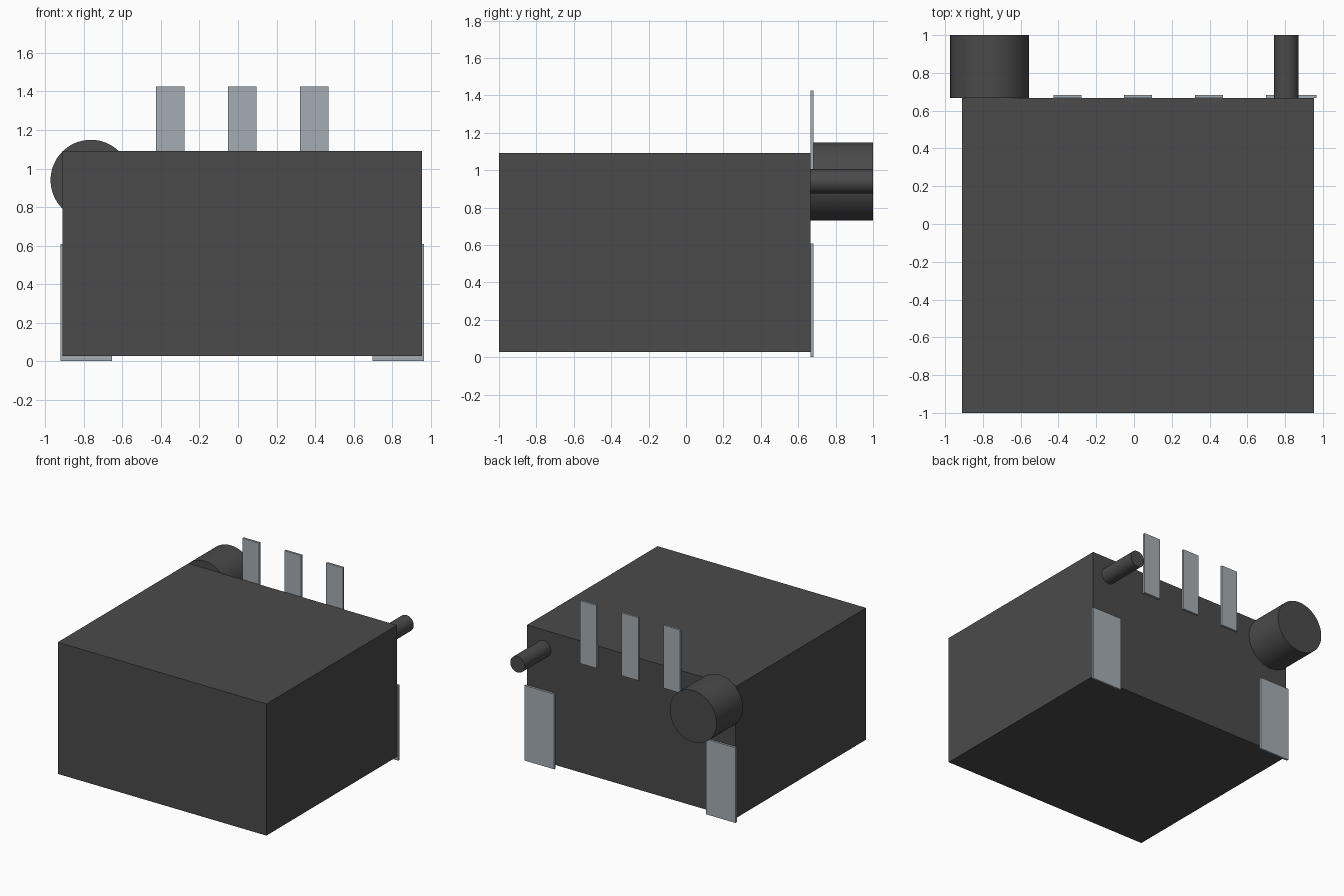
import bpy
import math

cube = bpy.data.objects.get("Cube")
if cube:
    bpy.data.objects.remove(cube, do_unlink=True)


def material(name, rgb, metallic=0.0):
    mat = bpy.data.materials.new(name)
    mat.use_nodes = True
    mat.diffuse_color = (*rgb, 1)
    bsdf = next(n for n in mat.node_tree.nodes if n.type == 'BSDF_PRINCIPLED')
    bsdf.inputs["Base Color"].default_value = (*rgb, 1)
    return mat


dark = material("dark_grey_plastic", (0.069, 0.069, 0.069))
metal = material("pale_blue_grey_metal", (0.376, 0.418, 0.456))


def box(name, x, y, z, mat):
    """Box from (min, max) pairs on each axis."""
    spans = (x, y, z)
    bpy.ops.mesh.primitive_cube_add(size=1, location=[sum(s) / 2 for s in spans])
    ob = bpy.context.object
    ob.name = ob.data.name = name
    ob.scale = [s[1] - s[0] for s in spans]
    bpy.ops.object.transform_apply(location=False, rotation=False, scale=True)
    ob.data.materials.append(mat)
    return ob


def peg(name, x, z, radius, y0, y1, mat):
    """Smooth cylinder pointing backwards along y."""
    bpy.ops.mesh.primitive_cylinder_add(
        vertices=64, radius=radius, depth=y1 - y0,
        location=(x, (y0 + y1) / 2, z), rotation=(math.pi / 2, 0, 0))
    ob = bpy.context.object
    ob.name = ob.data.name = name
    ob.data.materials.append(mat)
    bpy.ops.object.shade_smooth_by_angle(angle=math.radians(30))
    return ob


BACK = 0.666          # back face of the body
PLATE = (BACK, 0.683)  # thickness span of the metal plates
CENTRE = 0.022        # middle of the body in x

# Main block
box("body", (-0.91, 0.954), (-1.0, BACK), (0.028, 1.091), dark)

# Three upright terminals on the upper back
for name, offset in (("right", -0.374), ("middle", 0), ("left", 0.374)):
    x = CENTRE + offset
    box(f"{name}_terminal", (x - 0.074, x + 0.074), PLATE, (0.917, 1.425), metal)

# Two mounting plates at the lower back corners
for name, side in (("right", -1), ("left", 1)):
    x = CENTRE + side * 0.81
    box(f"{name}_mounting_plate", (x - 0.133, x + 0.133), PLATE, (0, 0.607), metal)

# Large knob and thin locating pin on the back
peg("large_knob", -0.764, 0.94, 0.209, BACK, 1.0, dark)
peg("thin_pin", 0.805, 0.94, 0.065, BACK, 1.0, dark)
